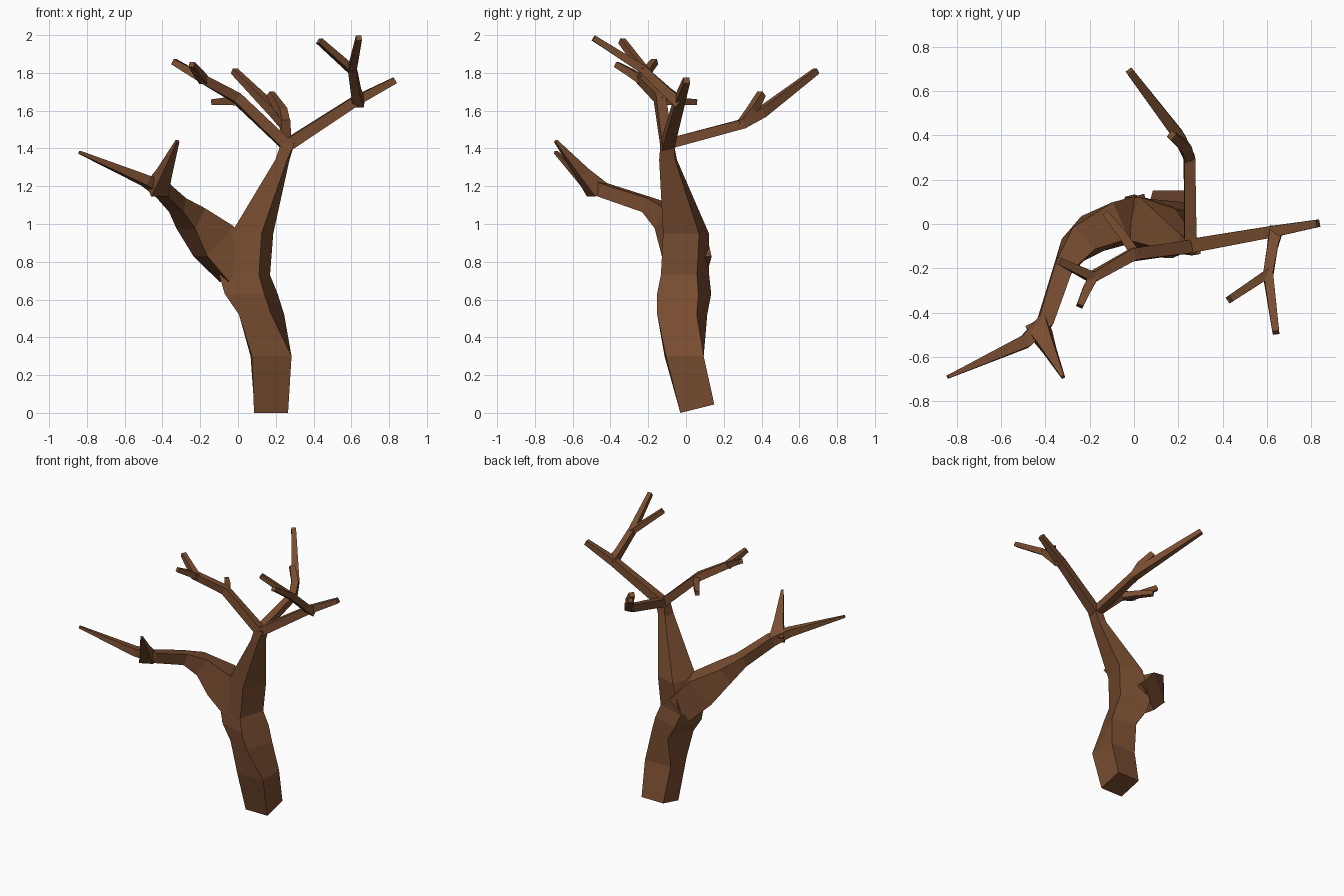
import bpy
import bmesh
import math
from mathutils import Vector

default_cube = bpy.data.objects.get("Cube")
if default_cube:
    bpy.data.objects.remove(default_cube, do_unlink=True)

# One bark colour for the whole tree
bark = bpy.data.materials.new("brown_bark")
bark.use_nodes = True
bark_colour = (0.19, 0.074, 0.03, 1)
bark.diffuse_color = bark_colour
shader = next(n for n in bark.node_tree.nodes if n.type == 'BSDF_PRINCIPLED')
shader.inputs["Base Color"].default_value = bark_colour
shader.inputs["Roughness"].default_value = 0.9


def skin(name, rings):
    """Bridge a run of four-cornered rings and cap both ends."""
    bm = bmesh.new()
    loops = [[bm.verts.new(corner) for corner in ring] for ring in rings]
    for lower, upper in zip(loops, loops[1:]):
        for i in range(len(lower)):
            j = (i + 1) % len(lower)
            bm.faces.new((lower[i], lower[j], upper[j], upper[i]))
    bm.faces.new(reversed(loops[0]))
    bm.faces.new(loops[-1])
    bmesh.ops.recalc_face_normals(bm, faces=bm.faces[:])
    mesh = bpy.data.meshes.new(name)
    bm.to_mesh(mesh)
    bm.free()
    mesh.materials.append(bark)
    obj = bpy.data.objects.new(name, mesh)
    bpy.context.scene.collection.objects.link(obj)
    return obj


def corners(centre, across, along):
    return [centre - across - along, centre + across - along,
            centre + across + along, centre - across + along]


def trunk_ring(x, y, z, half_width, half_depth, twist):
    """Level ring, turned about the vertical by a twist in degrees."""
    angle = math.radians(twist)
    across = Vector((math.cos(angle), math.sin(angle), 0)) * half_width
    along = Vector((-math.sin(angle), math.cos(angle), 0)) * half_depth
    return corners(Vector((x, y, z)), across, along)


def branch(name, *stations):
    """Square tube through stations of x, y, z, half width, half height."""
    points = [Vector(s[:3]) for s in stations]
    rings = []
    for i, station in enumerate(stations):
        before = points[max(i - 1, 0)]
        after = points[min(i + 1, len(points) - 1)]
        if 0 < i < len(points) - 1:
            heading = ((points[i] - before).normalized()
                       + (after - points[i]).normalized()).normalized()
        else:
            heading = (after - before).normalized()
        side = heading.cross(Vector((0, 0, 1))).normalized()
        rise = side.cross(heading)
        width, height = station[3], station[-1]
        rings.append(corners(points[i], side * width, rise * height))
    return skin(name, rings)


# Trunk, twisting as it climbs into the upright limb
trunk_rings = [trunk_ring(*station) for station in (
    (.175, .06, 0, .09, .09, 0),
    (.175, -.01, .3, .105, .1, 2),
    (.125, -.02, .52, .09, .11, -18),
    (.07, -.01, .63, .11, .115, -18),
    (.035, -.005, .73, .11, .1, -17),
    (.075, 0, .95, .085, .1, -18),
    (.235, -.095, 1.34, .032, .043, -8),
    (.265, -.1, 1.43, .036, .035, 0))]
for corner in trunk_rings[0][2:]:
    corner.z += .045          # slanted cut under the base
skin("trunk", trunk_rings)

# Heavy side limb with a forked end
branch("side_limb",
       (0, .02, .76, .1, .1), (-.13, -.015, .91, .09, .11),
       (-.25, -.09, 1.03, .07, .065), (-.32, -.2, 1.1, .042, .04),
       (-.4, -.44, 1.18, .036, .036), (-.49, -.53, 1.23, .03, .027),
       (-.84, -.69, 1.38, .008))
branch("side_limb_spike",
       (-.43, -.47, 1.18, .05), (-.39, -.55, 1.27, .032), (-.32, -.69, 1.44, .008))

# Outer branch and its upright fork
branch("outer_branch",
       (.25, -.1, 1.41, .032), (.62, -.035, 1.65, .026), (.83, .003, 1.76, .017))
branch("outer_fork",
       (.64, -.03, 1.64, .03), (.625, -.1, 1.7, .024),
       (.605, -.23, 1.82, .022), (.64, -.49, 1.985, .015))
branch("outer_fork_twig", (.61, -.22, 1.81, .02), (.43, -.34, 1.97, .016))

# Rear branch and its short twig
branch("rear_branch",
       (.255, -.11, 1.42, .028), (.25, .3, 1.53, .025),
       (.2, .4, 1.59, .026), (-.02, .69, 1.81, .016))
branch("rear_twig",
       (.25, .29, 1.52, .024), (.23, .35, 1.6, .024), (.17, .4, 1.69, .018))

# Inner branch with a forked tip and a low twig
branch("inner_branch",
       (.265, -.1, 1.41, .03), (-.01, -.14, 1.67, .027),
       (-.19, -.24, 1.77, .024), (-.34, -.165, 1.86, .016))
branch("inner_fork_twig", (-.18, -.23, 1.76, .022), (-.21, -.29, 1.8, .02),
       (-.245, -.37, 1.845, .015))
branch("inner_low_twig", (.01, -.14, 1.65, .022), (-.05, -.05, 1.65, .02),
       (-.13, .05, 1.645, .015))
